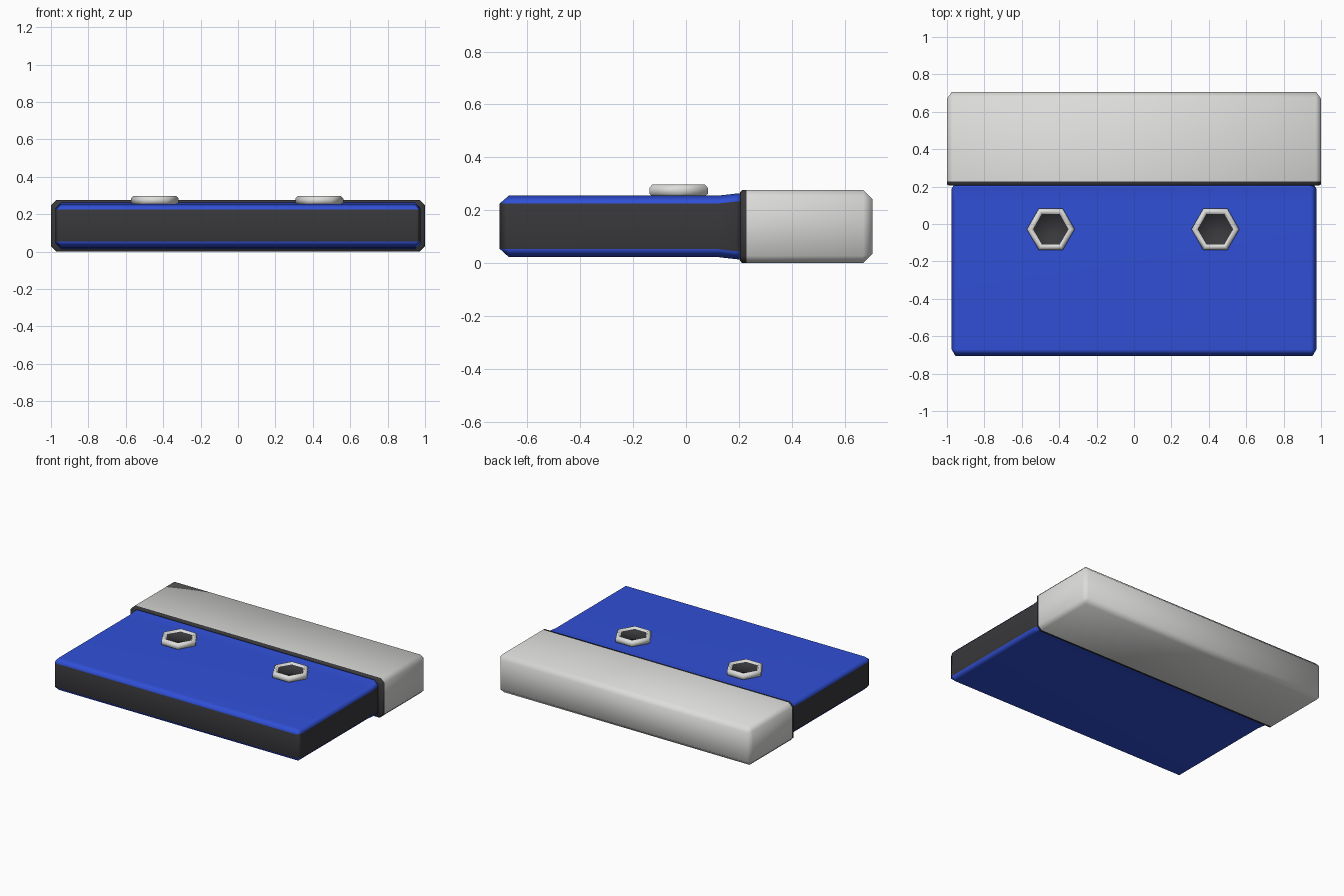
import bpy, bmesh, math

if "Cube" in bpy.data.objects:
    bpy.data.objects.remove(bpy.data.objects["Cube"])


def material(name, color):
    m = bpy.data.materials.new(name)
    m.use_nodes = True
    m.diffuse_color = (*color, 1)
    m.node_tree.nodes["Principled BSDF"].inputs["Base Color"].default_value = (*color, 1)
    return m


blue = material("blue", (0.03, 0.08, 0.68))
dark = material("charcoal", (0.04, 0.04, 0.045))
silver = material("light grey", (0.72, 0.72, 0.71))


def section(y, hx, z0, z1, c):
    """Rectangle across x and z with corners cut by c."""
    right = [(hx, z0 + c), (hx, z1 - c), (hx - c, z1)]
    left = [(c - hx, z1), (-hx, z1 - c), (-hx, z0 + c), (c - hx, z0)]
    return [(x, y, z) for x, z in right + left + [(hx - c, z0)]]


def loft(name, rings, mats, rule):
    """Skin a list of matching rings, cap both ends, colour faces by rule."""
    bm = bmesh.new()
    rows = [[bm.verts.new(p) for p in ring] for ring in rings]
    n = len(rows[0])
    for a, b in zip(rows, rows[1:]):
        for i in range(n):
            j = (i + 1) % n
            bm.faces.new((a[i], a[j], b[j], b[i]))
    bm.faces.new(rows[0])
    bm.faces.new(rows[-1])
    bmesh.ops.remove_doubles(bm, verts=bm.verts, dist=0.0001)
    bmesh.ops.recalc_face_normals(bm, faces=bm.faces)
    for f in bm.faces:
        f.smooth = True
        f.material_index = rule(f)
    mesh = bpy.data.meshes.new(name)
    bm.to_mesh(mesh)
    bm.free()
    for m in mats:
        mesh.materials.append(m)
    obj = bpy.data.objects.new(name, mesh)
    bpy.context.collection.objects.link(obj)
    return obj


# Flat body: blue top and bottom with chamfers, dark walls, slight flare at the back
body = loft("body", [
    section(-0.705, 0.955, 0.055, 0.225, 0),
    section(-0.67, 0.975, 0.023, 0.255, 0.03),
    section(0.12, 0.975, 0.023, 0.255, 0.03),
    section(0.19, 0.975, 0.015, 0.263, 0.03),
    section(0.22, 0.955, 0.013, 0.265, 0.03),
], [blue, dark], lambda f: 0 if abs(f.normal.z) > 0.3 else 1)
body.modifiers.new("weighted normals", 'WEIGHTED_NORMAL')

# Rear cap with a thin dark band on its front edge
BAND_END = 0.228
loft("rear_cap", [
    section(0.205, 0.99, 0.008, 0.269, 0.025),
    section(0.212, 1.0, 0, 0.277, 0.028),
    section(BAND_END, 1.0, 0, 0.277, 0.028),
    section(0.67, 1.0, 0, 0.277, 0.028),
    section(0.705, 0.975, 0.035, 0.242, 0),
], [silver, dark], lambda f: 1 if f.calc_center_median().y < BAND_END - 0.001 else 0)


# Hexagonal nuts with dark recessed centres
def hexagon(x, y, r, z):
    return [(x + r * math.cos(k * math.pi / 3), y + r * math.sin(k * math.pi / 3), z)
            for k in range(6)]


NUT = [(0.11, 0.25), (0.128, 0.262), (0.128, 0.284), (0.115, 0.297), (0.102, 0.297), (0.095, 0.285)]
for side, x in (("right", -0.445), ("left", 0.435)):
    loft(side + "_nut", [hexagon(x, -0.028, r, z) for r, z in NUT], [silver, dark],
         lambda f: 1 if f.normal.z > 0.99 and f.calc_center_median().z < 0.29 else 0)
